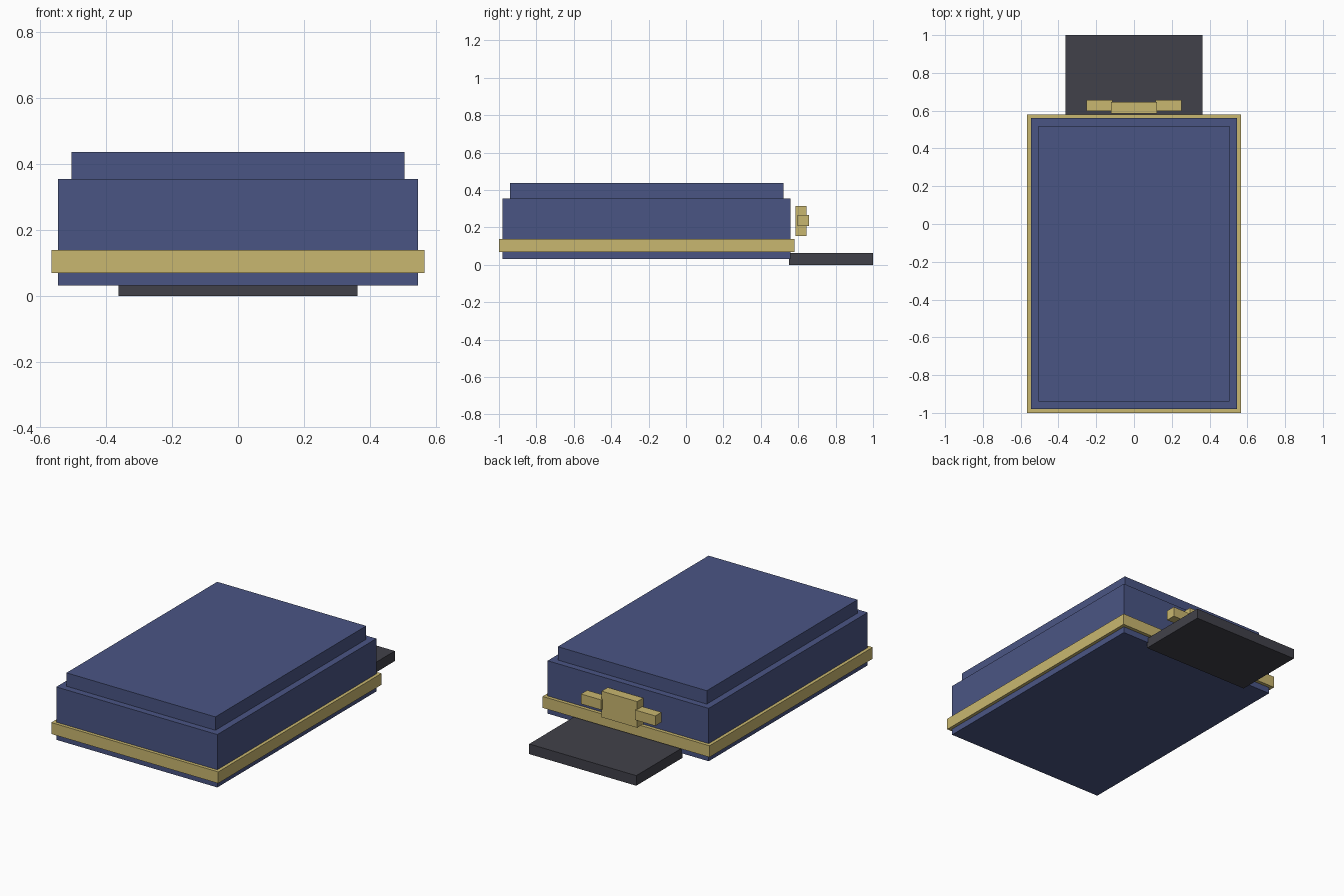
import bpy

# Remove the default cube
if "Cube" in bpy.data.objects:
    bpy.data.objects.remove(bpy.data.objects["Cube"], do_unlink=True)


def make_material(name, rgb):
    mat = bpy.data.materials.new(name)
    mat.use_nodes = True
    color = (*rgb, 1.0)
    mat.diffuse_color = color
    mat.node_tree.nodes["Principled BSDF"].inputs["Base Color"].default_value = color
    return mat


def box(name, xs, ys, zs, mat):
    """Axis-aligned box spanning the given ranges."""
    spans = (xs, ys, zs)
    bpy.ops.mesh.primitive_cube_add(size=1, location=[(a + b) / 2 for a, b in spans])
    obj = bpy.context.object
    obj.name = name
    obj.scale = [b - a for a, b in spans]
    bpy.ops.object.transform_apply(location=False, rotation=False, scale=True)
    obj.data.materials.append(mat)
    return obj


blue = make_material("muted blue", (0.0685, 0.091, 0.231))
gold = make_material("pale gold", (0.584, 0.474, 0.162))
dark = make_material("charcoal", (0.053, 0.053, 0.067))

# Main case with a stepped lid
box("case_body", (-0.546, 0.546), (-0.98, 0.56), (0.031, 0.355), blue)
box("lid_step", (-0.505, 0.505), (-0.94, 0.52), (0.355, 0.437), blue)

# Gold band around the lower case
box("trim_band", (-0.566, 0.566), (-1.0, 0.581), (0.069, 0.139), gold)

# Flat slab projecting from the back
box("rear_slab", (-0.363, 0.363), (0.55, 1.0), (0.0, 0.062), dark)

# Clasp plate with an arm on each side
box("clasp_plate", (-0.121, 0.121), (0.585, 0.645), (0.155, 0.315), gold)
for side, sign in (("left", 1), ("right", -1)):
    xs = sorted((sign * 0.115, sign * 0.252))
    box(f"clasp_arm_{side}", xs, (0.597, 0.657), (0.206, 0.267), gold)
